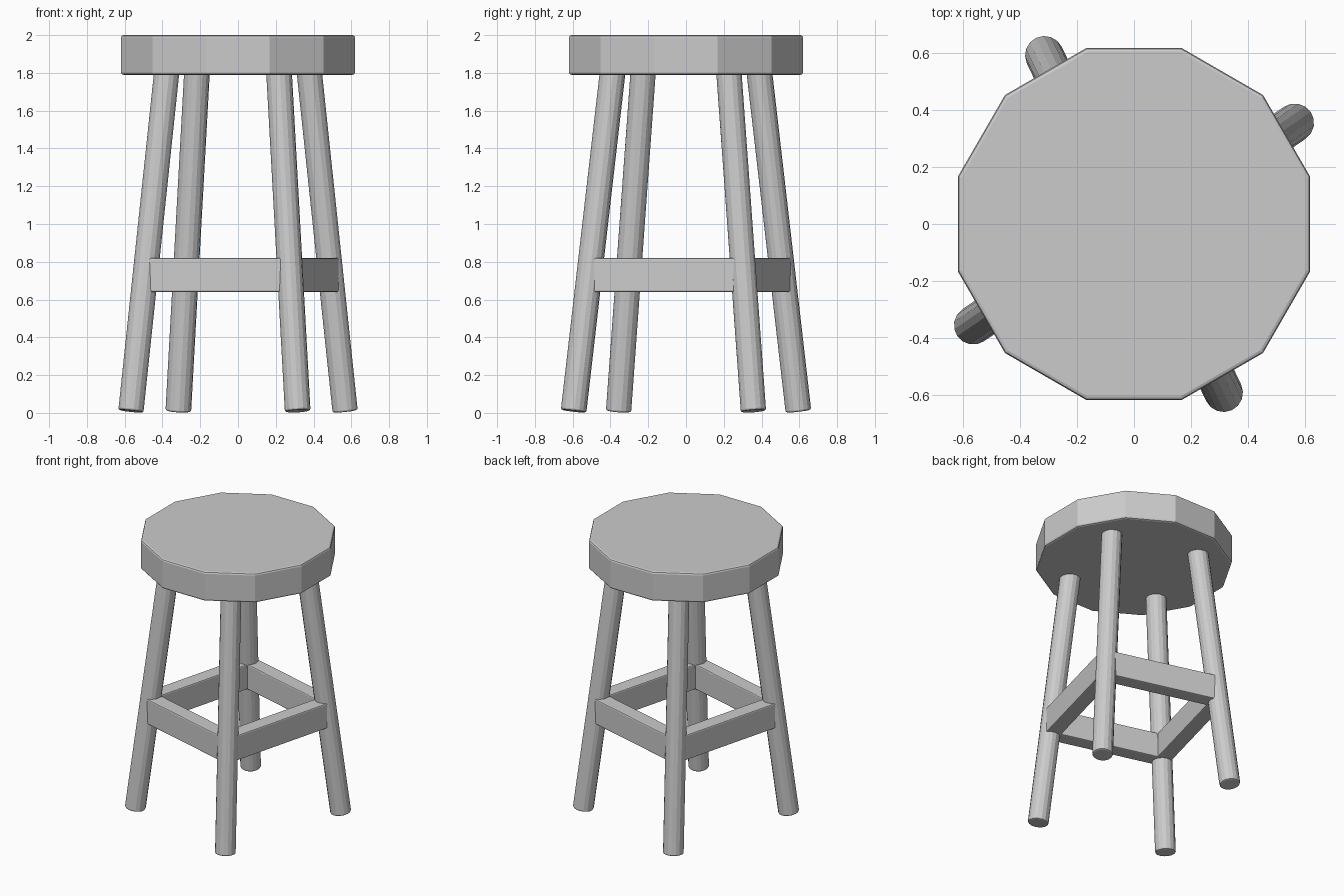
import bpy, math
from mathutils import Vector

if "Cube" in bpy.data.objects:
    bpy.data.objects.remove(bpy.data.objects["Cube"])


def finish(obj, name, width):
    obj.name = name
    bpy.ops.object.transform_apply(location=False, rotation=False, scale=True)
    bev = obj.modifiers.new("soft_edges", 'BEVEL')
    bev.width = width
    bev.segments = 2
    bev.limit_method = 'ANGLE'
    bev.angle_limit = math.radians(60)
    return obj


# Twelve-sided seat with flat sides facing the axes
SEAT_BOTTOM, SEAT_TOP = 1.79, 2.0
bpy.ops.mesh.primitive_cylinder_add(
    vertices=12, radius=0.62 / math.cos(math.radians(15)),
    depth=SEAT_TOP - SEAT_BOTTOM,
    location=(0, 0, (SEAT_TOP + SEAT_BOTTOM) / 2),
    rotation=(0, 0, math.radians(15)))
finish(bpy.context.object, "seat", 0.013)

# Splayed legs: two foot/top pairs, each repeated at 180 degrees
pairs = [(Vector((0.567, 0.357, 0.009)), Vector((0.379, 0.228, 1.79))),
         (Vector((-0.316, 0.595, 0.009)), Vector((-0.218, 0.390, 1.79)))]
flip = Vector((-1, -1, 1))
legs = pairs + [(f * flip, t * flip) for f, t in pairs]
leg_names = ["right_leg", "back_leg", "left_leg", "front_leg"]

for name, (foot, top) in zip(leg_names, legs):
    axis = top - foot
    end = foot + axis * 1.04          # run a little into the seat
    bpy.ops.mesh.primitive_cylinder_add(
        vertices=16, radius=0.068, depth=(end - foot).length,
        location=(foot + end) / 2,
        rotation=axis.to_track_quat('Z', 'Y').to_euler())
    finish(bpy.context.object, name, 0.01)

# Rails joining neighbouring legs at the same height
RAIL_LOW, RAIL_HIGH = 0.64, 0.82
mid = (RAIL_LOW + RAIL_HIGH) / 2
joints = [f.lerp(t, (mid - f.z) / (t.z - f.z)) for f, t in legs]
rail_names = ["back_rail", "left_rail", "front_rail", "right_rail"]

for i, name in enumerate(rail_names):
    a, b = joints[i], joints[(i + 1) % 4]
    d = b - a
    bpy.ops.mesh.primitive_cube_add(
        size=1, location=(a + b) / 2,
        rotation=(0, 0, math.atan2(d.y, d.x)),
        scale=(d.length, 0.105, RAIL_HIGH - RAIL_LOW))
    finish(bpy.context.object, name, 0.008)
